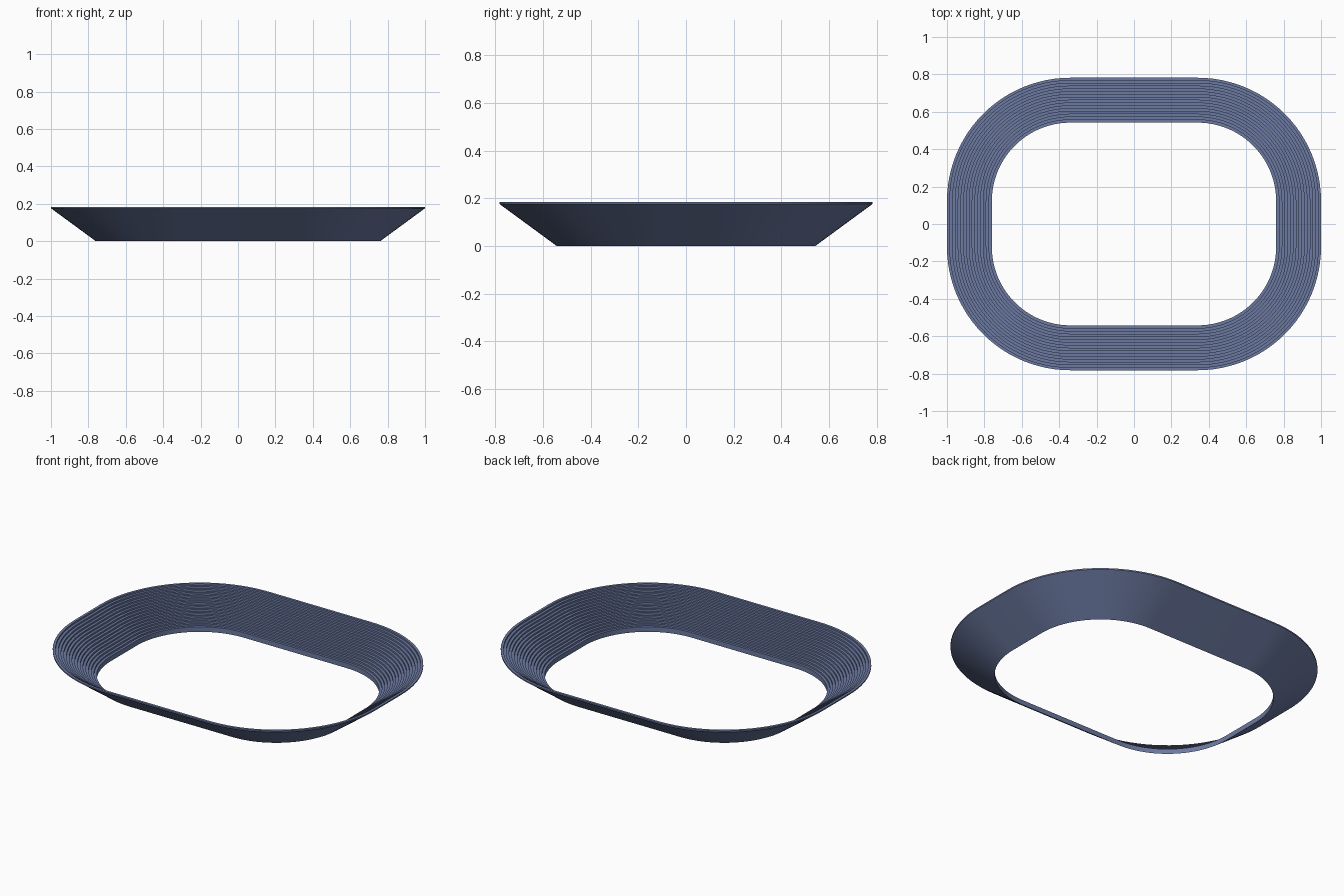
import bpy, bmesh, math

cube = bpy.data.objects.get("Cube")
if cube:
    bpy.data.objects.remove(cube, do_unlink=True)

# Main dimensions
CENTRE_X, CENTRE_Y = 0.34, 0.122   # corner arc centres
INNER_RADIUS = 0.42
DEPTH = 0.24                       # plan width of the stand
WALL, TOP, LIP = 0.03, 0.184, 0.008
ROWS = 16
ARC = 24

# Stand colour
slate = bpy.data.materials.new("slate_blue")
slate.use_nodes = True
colour = (0.15, 0.195, 0.36, 1)
slate.diffuse_color = colour
slate.node_tree.nodes["Principled BSDF"].inputs["Base Color"].default_value = colour


def ring(bm, offset, z):
    """Rounded rectangle loop, offset outwards from the opening."""
    radius = INNER_RADIUS + offset
    verts = []
    for corner, (sx, sy) in enumerate([(1, 1), (-1, 1), (-1, -1), (1, -1)]):
        for i in range(ARC + 1):
            a = (corner + i / ARC) * math.pi / 2
            verts.append(bm.verts.new((sx * CENTRE_X + radius * math.cos(a),
                                       sy * CENTRE_Y + radius * math.sin(a), z)))
    return verts


# Cross-section: sloped underside and lip, then terraces back down to the opening
profile = [(0, 0), (DEPTH, TOP - LIP)]
tread = DEPTH / ROWS
riser = (TOP - WALL) / (ROWS - 1)
for row in reversed(range(ROWS)):
    z = WALL + row * riser
    profile += [((row + 1) * tread, z), (row * tread, z)]

# Terraced stand
bm = bmesh.new()
loops = [ring(bm, d, z) for d, z in profile]
for a, b in zip(loops, loops[1:] + loops[:1]):
    for i in range(len(a)):
        j = (i + 1) % len(a)
        bm.faces.new((a[i], a[j], b[j], b[i]))
bmesh.ops.recalc_face_normals(bm, faces=bm.faces)
mesh = bpy.data.meshes.new("terraced_stand")
bm.to_mesh(mesh)
bm.free()
mesh.materials.append(slate)
stand = bpy.data.objects.new("terraced_stand", mesh)
bpy.context.collection.objects.link(stand)

bpy.ops.object.select_all(action="DESELECT")
stand.select_set(True)
bpy.context.view_layer.objects.active = stand
bpy.ops.object.shade_smooth_by_angle(angle=math.radians(25))
